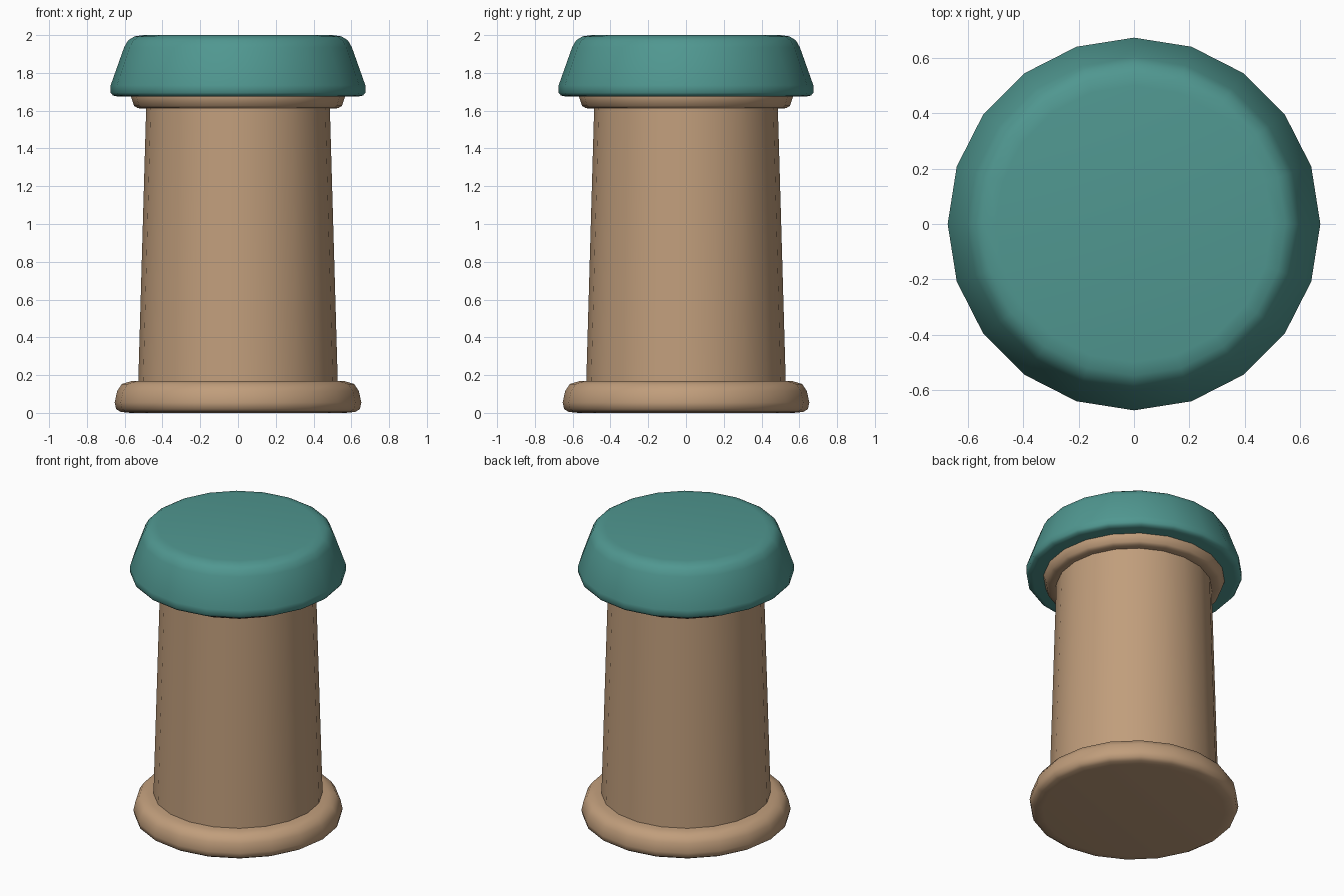
import bpy, bmesh
from math import cos, sin, pi, radians

if "Cube" in bpy.data.objects:
    bpy.data.objects.remove(bpy.data.objects["Cube"])

SIDES = 20


def material(name, color):
    mat = bpy.data.materials.new(name)
    mat.diffuse_color = (*color, 1)
    mat.use_nodes = True
    mat.node_tree.nodes["Principled BSDF"].inputs["Base Color"].default_value = mat.diffuse_color
    return mat


def lathe(name, profile, mat):
    """Revolve (radius, z) points, bottom to top, into a closed solid."""
    bm = bmesh.new()
    rings = [[bm.verts.new((r * cos(2 * pi * i / SIDES), r * sin(2 * pi * i / SIDES), z))
              for i in range(SIDES)] for r, z in profile]
    for low, high in zip(rings, rings[1:]):
        for i in range(SIDES):
            j = (i + 1) % SIDES
            bm.faces.new((low[i], low[j], high[j], high[i]))
    bm.faces.new(rings[0][::-1])
    bm.faces.new(rings[-1])
    mesh = bpy.data.meshes.new(name)
    bm.to_mesh(mesh)
    bm.free()
    obj = bpy.data.objects.new(name, mesh)
    bpy.context.collection.objects.link(obj)
    mesh.materials.append(mat)
    bpy.ops.object.select_all(action='DESELECT')
    obj.select_set(True)
    bpy.context.view_layer.objects.active = obj
    bpy.ops.object.shade_smooth_by_angle(angle=radians(50))
    return obj


tan = material("tan", (0.53, 0.34, 0.2))
teal = material("teal", (0.08, 0.31, 0.28))

# Rounded foot
lathe("base", [(0.57, 0), (0.62, 0.005), (0.645, 0.02), (0.653, 0.055),
               (0.64, 0.115), (0.615, 0.153), (0.565, 0.168), (0.5, 0.17)], tan)

# Tapered column
lathe("column", [(0.53, 0.1), (0.485, 1.66)], tan)

# Collar under the cap
lathe("collar", [(0.5, 1.612), (0.53, 1.613), (0.55, 1.625), (0.57, 1.685),
                 (0.56, 1.71), (0.53, 1.72)], tan)

# Flared cap with softened edges
lathe("cap", [(0.635, 1.675), (0.662, 1.68), (0.674, 1.695), (0.674, 1.735),
              (0.603, 1.935), (0.582, 1.972), (0.548, 1.993), (0.5, 2.0)], teal)
